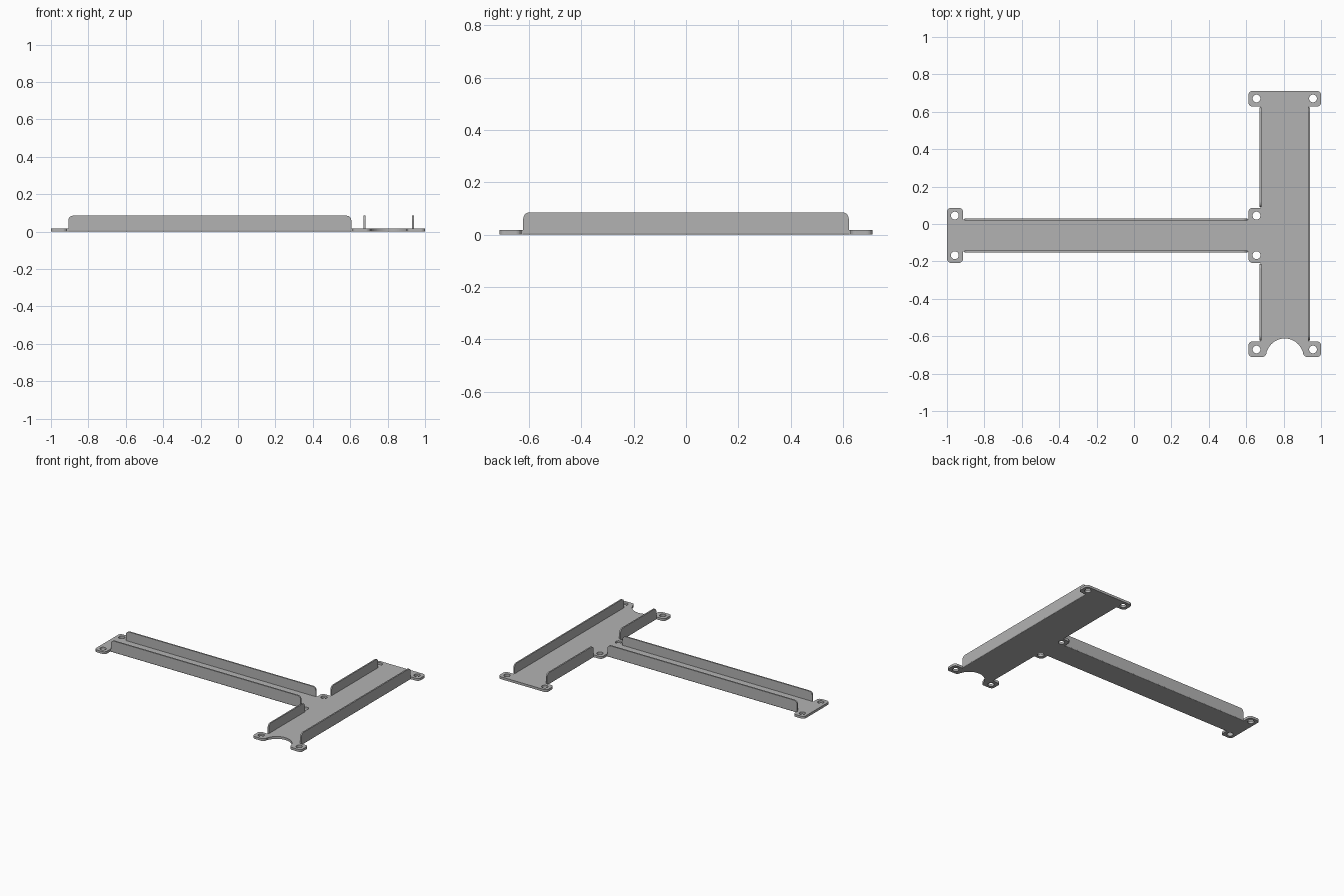
import bpy, bmesh, math
from mathutils import Vector, Matrix

cube = bpy.data.objects.get("Cube")
if cube:
    bpy.data.objects.remove(cube)

# One sheet metal colour
metal = bpy.data.materials.new("grey metal")
metal.use_nodes = True
GREY = (0.45, 0.45, 0.45, 1)
metal.diffuse_color = GREY
metal.node_tree.nodes["Principled BSDF"].inputs["Base Color"].default_value = GREY

THICK = 0.017      # base sheet
WALL = 0.01        # flange thickness
HEIGHT = 0.085     # flange height
MID = -0.061       # centre line of the long arm


def add_object(name, mesh):
    obj = bpy.data.objects.new(name, mesh)
    bpy.context.collection.objects.link(obj)
    mesh.materials.clear()
    mesh.materials.append(metal)
    return obj


def rounded(points):
    """Round each (x, y, radius) corner of a closed outline."""
    out = []
    n = len(points)
    for i, (x, y, r) in enumerate(points):
        p = Vector((x, y))
        if r == 0:
            out.append(p)
            continue
        a = p + (Vector(points[i - 1][:2]) - p).normalized() * r
        b = p + (Vector(points[(i + 1) % n][:2]) - p).normalized() * r
        for k in range(6):
            t = k / 5 * math.pi / 2
            out.append(p + (a - p) * (1 - math.sin(t)) + (b - p) * (1 - math.cos(t)))
    return out


def circle(cx, cy, r, n=32):
    return [Vector((cx + r * math.cos(math.tau * k / n),
                    cy + r * math.sin(math.tau * k / n))) for k in range(n)]


def sheet(name, loops):
    """Flat sheet with holes, cut from closed loops."""
    curve = bpy.data.curves.new(name, 'CURVE')
    curve.dimensions = '2D'
    curve.fill_mode = 'BOTH'
    curve.extrude = THICK / 2
    for loop in loops:
        s = curve.splines.new('POLY')
        s.points.add(len(loop) - 1)
        for pt, co in zip(s.points, loop):
            pt.co = (co.x, co.y, 0, 1)
        s.use_cyclic_u = True
    temp = bpy.data.objects.new(name + "_outline", curve)
    bpy.context.collection.objects.link(temp)
    bpy.context.view_layer.update()
    graph = bpy.context.evaluated_depsgraph_get()
    mesh = bpy.data.meshes.new_from_object(temp.evaluated_get(graph))
    bpy.data.objects.remove(temp)
    mesh.transform(Matrix.Translation((0, 0, THICK / 2)))
    bm = bmesh.new()
    bm.from_mesh(mesh)
    bmesh.ops.remove_doubles(bm, verts=bm.verts, dist=1e-5)
    bmesh.ops.recalc_face_normals(bm, faces=bm.faces)
    bm.to_mesh(mesh)
    bm.free()
    for f in mesh.polygons:
        f.use_smooth = False
    return add_object(name, mesh)


def flange(name, start, end, outward):
    """Upright wall; start and end lie on its outer face."""
    start, end, outward = Vector(start), Vector(end), Vector(outward)
    along = (end - start).normalized()
    centre = (start + end) / 2 - outward * WALL / 2
    size = [abs(a) * (end - start).length + abs(o) * WALL for a, o in zip(along, outward)]
    bm = bmesh.new()
    bmesh.ops.create_cube(bm, size=1, matrix=Matrix.Translation((*centre, HEIGHT / 2))
                          @ Matrix.Diagonal((*size, HEIGHT, 1)))
    corners, bend = [], []
    for e in bm.edges:
        m = (e.verts[0].co + e.verts[1].co) / 2
        side = (m.xy - centre).dot(outward)
        reach = abs((m.xy - centre).dot(along))
        if m.z > HEIGHT * 0.9 and reach > 0.01:
            corners.append(e)
        elif m.z < 0.001 and side > WALL * 0.4:
            bend.append(e)
    # Rounded upper corners, then the bend along the foot
    bmesh.ops.bevel(bm, geom=corners, offset=0.025, segments=5, profile=0.5, affect='EDGES')
    bend = [e for e in bm.edges if all(v.co.z < 0.001 and (v.co.xy - centre).dot(outward) > WALL * 0.4
                                       for v in e.verts)]
    bmesh.ops.bevel(bm, geom=bend, offset=0.006, segments=3, profile=0.5, affect='EDGES')
    mesh = bpy.data.meshes.new(name)
    bm.to_mesh(mesh)
    bm.free()
    return add_object(name, mesh)


# Key lines of the layout
R = 0.022
END_Y, TAB_Y = 0.712, 0.628          # cross piece ends and tab edges
X0, X1 = 0.612, 1.0                  # cross piece tabs
B0, B1 = 0.672, 0.94                 # cross piece flanges
ARM_TAB, ARM = 0.147, 0.091          # half widths of the arm tabs and arm
TIP, TIP_IN = -1.0, -0.914
IN = WALL * 0.5                      # sheet ends inside the flanges
NX, NY, NR = 0.806, -END_Y, 0.1      # round notch

# Notch with softened lips
lip = 0.025
reach = math.sqrt((NR + lip) ** 2 - lip ** 2)
notch = []
tilt = math.atan2(lip, reach)
for side in (-1, 1):
    part = []
    for k in range(7):
        a = -math.pi / 2 + k / 6 * (math.pi / 2 + math.pi / 2 - (math.pi / 2 - (math.pi / 2 - tilt)) )
        a = -math.pi / 2 + k / 6 * (math.pi / 2 - tilt)
        a = -math.pi / 2 + k / 6 * (math.pi / 2 + tilt)
        part.append(Vector((NX + side * (reach - lip * math.cos(a)), NY + lip + lip * math.sin(a))))
    notch.append(part)
arc = [Vector((NX - NR * math.cos(t), NY + NR * math.sin(t)))
       for t in (tilt + (math.pi - 2 * tilt) * k / 24 for k in range(1, 24))]
notch_path = notch[0] + arc + notch[1][::-1]

# Base sheet: outline runs clockwise from the end of the notch
outline = [
    (X1, -END_Y, R), (X1, -TAB_Y, R), (B1 - IN, -TAB_Y, 0),
    (B1 - IN, TAB_Y, 0), (X1, TAB_Y, R), (X1, END_Y, R),
    (X0, END_Y, R), (X0, TAB_Y, R), (B0 + IN, TAB_Y, 0),
    (B0 + IN, MID + ARM_TAB, 0), (X0, MID + ARM_TAB, R),
    (X0, MID + ARM - IN, 0), (TIP_IN, MID + ARM - IN, 0),
    (TIP_IN, MID + ARM_TAB, R), (TIP, MID + ARM_TAB, R),
    (TIP, MID - ARM_TAB, R), (TIP_IN, MID - ARM_TAB, R),
    (TIP_IN, MID - ARM + IN, 0), (X0, MID - ARM + IN, 0),
    (X0, MID - ARM_TAB, R), (B0 + IN, MID - ARM_TAB, 0),
    (B0 + IN, -TAB_Y, 0), (X0, -TAB_Y, R), (X0, -END_Y, R),
]
holes = [circle(x, y, 0.021) for x, y in
         [(x, MID + s * 0.106) for x in (-0.958, 0.655) for s in (-1, 1)]
         + [(x, s * 0.671) for x in (0.655, 0.957) for s in (-1, 1)]]
sheet("base_sheet", [rounded(outline) + notch_path] + holes)

# Flanges along the arm and the cross piece
for side, label in ((1, "back"), (-1, "front")):
    y = MID + side * ARM
    flange("arm_flange_" + label, (-0.907, y), (0.606, y), (0, side))
    flange("inner_flange_" + label, (B0, MID + side * (ARM_TAB + 0.006)),
           (B0, side * 0.622), (-1, 0))
flange("outer_flange", (B1, -0.622), (B1, 0.622), (1, 0))
